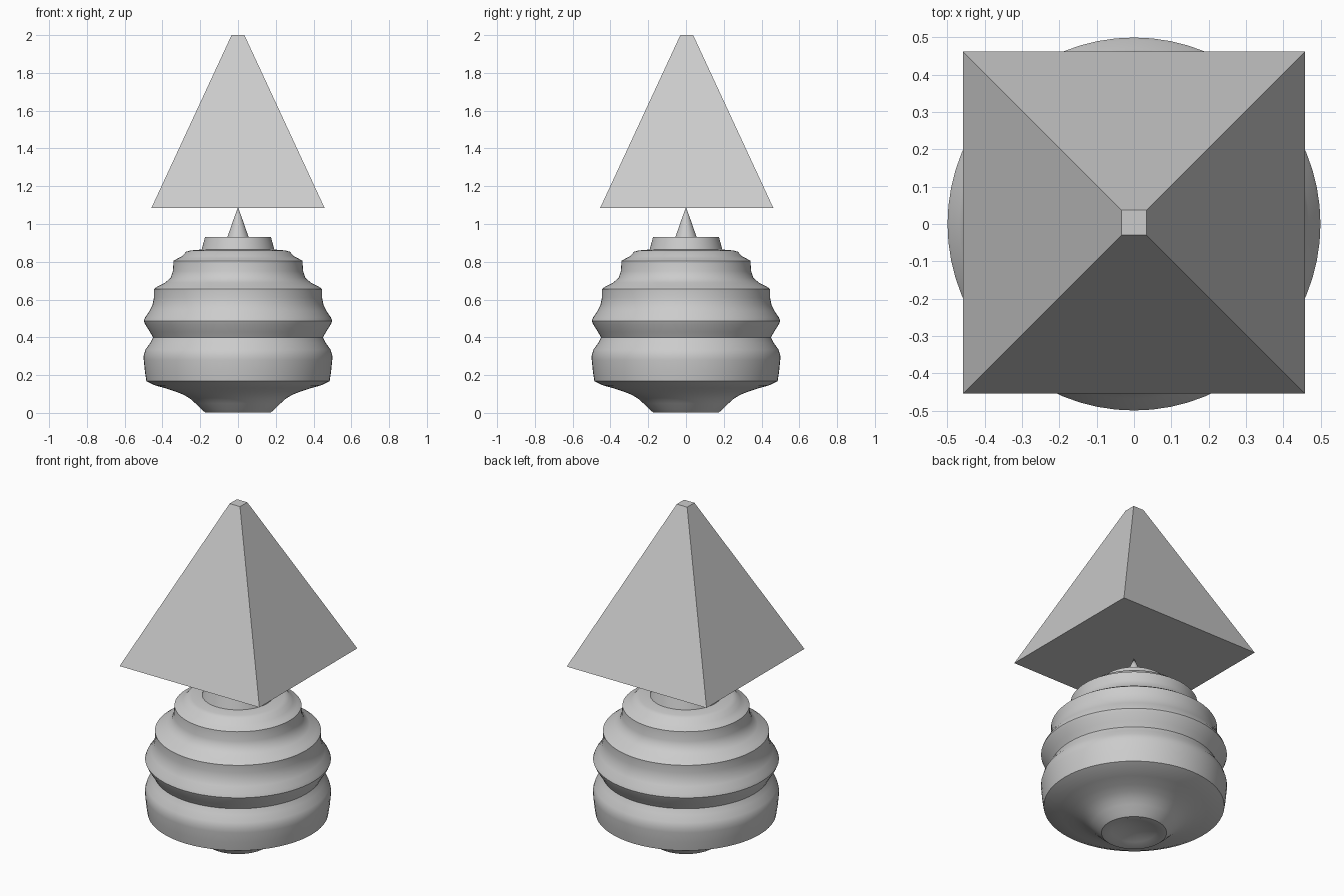
import bpy, bmesh, math

if "Cube" in bpy.data.objects:
    bpy.data.objects.remove(bpy.data.objects["Cube"])

SEG = 64


def make_object(name, bm):
    bmesh.ops.remove_doubles(bm, verts=bm.verts, dist=1e-5)
    bmesh.ops.recalc_face_normals(bm, faces=bm.faces)
    mesh = bpy.data.meshes.new(name)
    bm.to_mesh(mesh)
    bm.free()
    ob = bpy.data.objects.new(name, mesh)
    bpy.context.collection.objects.link(ob)
    return ob


def lathe(name, profile):
    """Revolve an (r, z) profile around the z axis."""
    bm = bmesh.new()
    vs = [bm.verts.new((r, 0, z)) for r, z in profile]
    es = [bm.edges.new(p) for p in zip(vs, vs[1:])]
    bmesh.ops.spin(bm, geom=vs + es, cent=(0, 0, 0), axis=(0, 0, 1),
                   angle=2 * math.pi, steps=SEG)
    ob = make_object(name, bm)
    bpy.ops.object.select_all(action='DESELECT')
    bpy.context.view_layer.objects.active = ob
    ob.select_set(True)
    bpy.ops.object.shade_smooth_by_angle(angle=math.radians(40))
    return ob


# Ribbed turned body: dimpled foot, rounded rings, collar and small spike
lathe("turned_body", [
    (0, 0.035), (0.06, 0.03), (0.12, 0.015), (0.155, 0.003), (0.175, 0.003),
    (0.195, 0.02), (0.225, 0.05), (0.25, 0.073), (0.285, 0.095), (0.33, 0.113),
    (0.39, 0.132), (0.44, 0.146), (0.485, 0.168),
    (0.493, 0.22), (0.499, 0.28), (0.499, 0.305), (0.49, 0.335),
    (0.465, 0.37), (0.45, 0.40), (0.467, 0.43), (0.492, 0.47),
    (0.499, 0.487), (0.492, 0.505), (0.468, 0.54), (0.453, 0.57),
    (0.445, 0.61), (0.446, 0.655), (0.425, 0.67), (0.385, 0.69),
    (0.357, 0.715), (0.345, 0.75), (0.341, 0.805), (0.32, 0.817),
    (0.295, 0.83), (0.275, 0.853), (0.25, 0.86), (0.192, 0.865),
    (0.175, 0.93), (0.057, 0.93), (0.037, 0.985), (0.02, 1.035), (0, 1.088)])

# Truncated square pyramid balanced on the spike
bm = bmesh.new()
bmesh.ops.create_cone(bm, cap_ends=True, segments=4,
                      radius1=0.458 * math.sqrt(2), radius2=0.034 * math.sqrt(2),
                      depth=0.914)
pyramid = make_object("pyramid_top", bm)
pyramid.location = (0, 0.004, 1.086 + 0.457)
# Turn the sides square to the axes
v = pyramid.data.vertices[0].co
pyramid.rotation_euler.z = math.pi / 4 - math.atan2(v.y, v.x)
